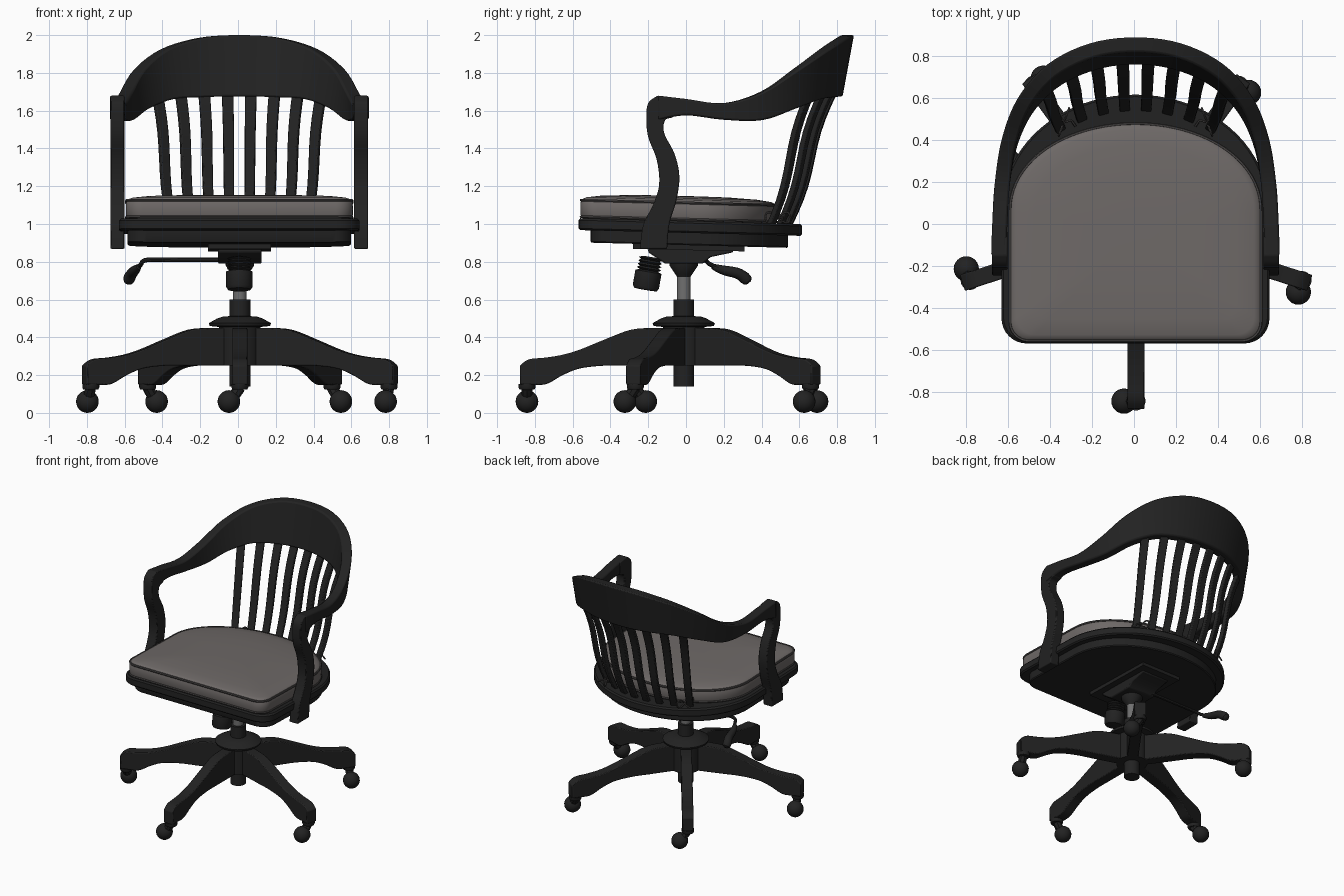
import bpy, bmesh, math
from mathutils import Vector as V

if "Cube" in bpy.data.objects:
    bpy.data.objects.remove(bpy.data.objects["Cube"])

X0 = 0.007                       # symmetry plane of seat and back
COL = V((0.01, -0.012, 0))       # centre of the swivel column


def material(name, rgb):
    m = bpy.data.materials.new(name)
    m.diffuse_color = (*rgb, 1)
    m.use_nodes = True
    m.node_tree.nodes["Principled BSDF"].inputs["Base Color"].default_value = m.diffuse_color
    return m


BLACK = material("black painted wood", (0.016, 0.016, 0.016))
GREY = material("grey cushion fabric", (0.155, 0.14, 0.135))
PIPING = material("dark grey piping", (0.06, 0.056, 0.055))
STEEL = material("grey steel", (0.16, 0.16, 0.16))


def loft(name, rings, mat, cyclic=False, bevel=0.0, angle=35):
    """Skin a list of equal-length rings; ends are capped unless cyclic."""
    bm = bmesh.new()
    vr = [[bm.verts.new(p) for p in r] for r in rings]
    n = len(vr[0])
    pairs = list(zip(vr, vr[1:])) + ([(vr[-1], vr[0])] if cyclic else [])
    for a, b in pairs:
        for i in range(n):
            j = (i + 1) % n
            bm.faces.new((a[i], a[j], b[j], b[i]))
    if not cyclic:
        bm.faces.new(vr[0])
        bm.faces.new(vr[-1])
    bmesh.ops.recalc_face_normals(bm, faces=bm.faces)
    me = bpy.data.meshes.new(name)
    bm.to_mesh(me)
    bm.free()
    me.materials.append(mat)
    me.shade_smooth()
    me.set_sharp_from_angle(angle=math.radians(angle))
    ob = bpy.data.objects.new(name, me)
    bpy.context.collection.objects.link(ob)
    if bevel:
        m = ob.modifiers.new("bevel", 'BEVEL')
        m.width, m.segments, m.limit_method = bevel, 2, 'ANGLE'
        m.angle_limit = math.radians(40)
    return ob


def spline(rows, n=5):
    """Catmull-Rom interpolation through rows of any dimension."""
    p = [rows[0]] + list(rows) + [rows[-1]]
    out = []
    for k in range(1, len(p) - 2):
        for s in range(n):
            t = s / n
            out.append(tuple(0.5 * (2 * b + (c - a) * t + (2 * a - 5 * b + 4 * c - d) * t * t
                                    + (3 * b - a - 3 * c + d) * t ** 3)
                             for a, b, c, d in zip(*p[k - 1:k + 3])))
    return out + [tuple(rows[-1])]


def lathe(name, profile, mat, pos=(0, 0, 0), tilt=0.0, n=32):
    ob = loft(name, [[(r * math.cos(i * math.tau / n), r * math.sin(i * math.tau / n), z)
                      for i in range(n)] for r, z in profile], mat)
    ob.location, ob.rotation_euler = pos, (tilt, 0, 0)
    return ob


def tube(name, path, radius, mat, cyclic=False, ref=(0, 0, 1), n=8):
    path = [V(p) for p in path]
    rad = radius if isinstance(radius, list) else [radius] * len(path)
    rings, m = [], len(path)
    for k, p in enumerate(path):
        nxt = path[(k + 1) % m] if cyclic else path[min(k + 1, m - 1)]
        prv = path[k - 1] if cyclic else path[max(k - 1, 0)]
        t = (nxt - prv).normalized()
        a = t.cross(V(ref)).normalized()
        b = a.cross(t)
        rings.append([p + rad[k] * (a * math.cos(q * math.tau / n) + b * math.sin(q * math.tau / n))
                      for q in range(n)])
    return loft(name, rings, mat, cyclic)


def box_profile(name, yz, x0, x1, mat, bevel=0.0):
    return loft(name, [[(x, y, z) for y, z in yz] for x in (x0, x1)], mat, bevel=bevel)


def outline(w, front, back, mid, r):
    """Seat plan: rounded front corners, elliptical back."""
    pts = [(w * math.cos(t), mid + (back - mid) * math.sin(t) ** 0.95)
           for t in (math.pi * i / 40 for i in range(40))] + [(-w, mid)]
    for cx, a0 in ((-w + r, math.pi), (w - r, 1.5 * math.pi)):
        pts += [(cx + r * math.cos(a0 + i * math.pi / 16), front + r + r * math.sin(a0 + i * math.pi / 16))
                for i in range(9)]
    return pts


def slab(plan, levels, yc=-0.03):
    """Rings of a plan scaled per level, sloping down slightly to the rear."""
    return [[(X0 + x * s, yc + (y - yc) * s, z - 0.026 * (yc + (y - yc) * s)) for x, y in plan]
            for s, z in levels]


# Five-legged base with ball casters
LEG = spline([(0.04, .45, .25), (.15, .45, .25), (.28, .44, .25), (.42, .388, .25), (.55, .335, .235),
              (.64, .308, .2), (.73, .293, .152), (.82, .283, .15), (.868, .25, .15)])
for k in range(5):
    a = math.radians(-90 + 72 * k)
    d, t = V((math.cos(a), math.sin(a), 0)), V((math.sin(a), -math.cos(a), 0))
    loft(f"base_leg_{k}", [[COL + d * r + t * w + V((0, 0, z)) for w, z in
                            ((-.04, zb), (.04, zb), (.04, zt), (-.04, zt))] for r, zt, zb in LEG],
         BLACK, bevel=0.01)
    foot, ball = COL + d * 0.83, COL + d * 0.83 + t * 0.058
    lathe(f"caster_cap_{k}", [(.04, .125), (.045, .135), (.045, .152)], BLACK, foot, n=20)
    tube(f"caster_neck_{k}", [foot + V((0, 0, .135)), foot + t * .02 + V((0, 0, .105)),
                              ball + V((0, 0, .07))], .03, BLACK, ref=d)
    lathe(f"caster_ball_{k}", [(max(.06 * math.sin(i * math.pi / 14), .001), .06 - .06 * math.cos(i * math.pi / 14))
                               for i in range(15)], BLACK, ball, n=24)

# Hub, column and gas rod
lathe("base_hub", [(.055, .14), (.055, .25), (.11, .25), (.11, .455), (.16, .46), (.165, .475), (.12, .5),
                   (.09, .51), (.055, .512), (.055, .6), (.036, .6)], BLACK, COL)
lathe("gas_rod", [(.036, .58), (.036, .75)], STEEL, COL)
lathe("column_collar", [(.036, .72), (.045, .735), (.075, .78), (.075, .83)], BLACK, COL)

# Tilt mechanism under the seat
box_profile("tilt_housing", [(-.2, .87), (-.2, .85), (-.11, .79), (.09, .79), (.13, .825), (.25, .85), (.25, .87)],
            -.105, .125, BLACK, 0.008)
box_profile("mounting_plate", [(-.28, .868), (.31, .855), (.31, .89), (-.28, .895)], -.16, .175, BLACK)
knob = [(.04, -.02)] + [(.05 + .014 * (i % 2), -.02 - .009 * i) for i in range(1, 9)]
lathe("tension_knob", knob + [(.07, -.1), (.07, -.18), (.06, -.195), (.03, -.197)], BLACK,
      (0.007, -.182, .845), -0.17)

# Height lever
tube("lever_rod", spline([(-.08, .1, .81), (-.3, .1, .81), (-.48, .1, .81), (-.515, .13, .785), (-.53, .18, .765)]),
     .012, BLACK)
tube("lever_handle", spline([(-.525, .14, .775), (-.545, .2, .755), (-.56, .27, .74), (-.575, .31, .715),
                             (-.578, .335, .69)], 3),
     [.014, .018, .022, .025, .027, .028, .029, .03, .031, .032, .03, .026, .012], BLACK, n=12)

# Wooden seat and lower frame
loft("seat_board", slab(outline(.637, -.568, .615, .05, .12),
                        [(.985, .953), (1, .962), (1, 1.005), (.985, 1.016)]), BLACK)
loft("seat_underframe", slab(outline(.592, -.505, .54, .05, .1), [(.99, .888), (1, .895), (1, .956)]), BLACK)

# Cushion with piping and ties
PLAN = outline(.6, -.558, .48, .06, .09)
loft("cushion", slab(PLAN, [(.96, 1.012), (.99, 1.018), (1, 1.035), (1.002, 1.065), (1, 1.1), (.985, 1.118),
                            (.94, 1.128), (.8, 1.138), (.5, 1.146), (.2, 1.148)]), GREY, angle=60)
for nm, z in (("upper", 1.112), ("lower", 1.024)):
    tube(f"cushion_piping_{nm}", slab(PLAN, [(.994, z)])[0], .008, PIPING, True, n=6)
for s in (-1, 1):
    c, d = V((X0 + s * .34, .485, 1.035)), V((-.35 * s, .93, 0))
    side = V((.93, .35 * s, 0))
    tube(f"cushion_tie_bow_{s}", [c + d * .07 * math.sin(q) + V((0, 0, .028 * math.sin(2 * q)))
                                  for q in (math.tau * i / 32 for i in range(32))],
         .006, PIPING, True, ref=side, n=6)
    for e in (-1, 1):
        tube(f"cushion_tie_tail_{s}_{e}", [c, c + side * .03 * e + d * .02, c + side * .06 * e - V((0, 0, .02))],
             .006, PIPING, n=6)

# Bent top rail sweeping round into both arms: x, y, top z, bottom z, lean
half = [(.65, -.15, 1.68, 1.55, 0), (.645, 0, 1.662, 1.575, 0), (.632, .2, 1.64, 1.552, 0),
        (.6, .4, 1.7, 1.55, .01), (.53, .58, 1.82, 1.61, .03), (.4, .73, 1.925, 1.66, .05),
        (.21, .825, 1.985, 1.672, .06), (0, .853, 2.0, 1.675, .06)]
rows = spline(half + [(-r[0], *r[1:]) for r in half[-2::-1]])
rings = []
for k, (x, y, zt, zb, lean) in enumerate(rows):
    a, b = rows[max(k - 1, 0)], rows[min(k + 1, len(rows) - 1)]
    n = V((b[1] - a[1], a[0] - b[0], 0)).normalized()
    p = V((X0 + x, y, 0))
    rings.append([p + n * o + V((0, 0, z)) for o, z in
                  ((.036, zt), (-.036, zt), (-.036 - lean, zb), (.036 - lean, zb))])
loft("back_rail_and_arms", rings, BLACK, bevel=0.01)

# Curved arm posts: front edge y, back edge y, z of each edge
POST = spline([(-.245, -.1, .868, .868), (-.225, -.088, 1.0, 1.0), (-.175, -.052, 1.1, 1.12),
               (-.142, -.035, 1.21, 1.25), (-.155, -.06, 1.34, 1.37), (-.2, -.115, 1.46, 1.48),
               (-.21, -.11, 1.56, 1.55), (-.2, -.06, 1.64, 1.575), (-.15, -.06, 1.68, 1.668)])
for s, nm in ((-1, "left"), (1, "right")):
    loft(f"arm_post_{nm}", [[(X0 + s * x, y, z) for x, y, z in
                             ((.608, yf, zf), (.682, yf, zf), (.682, yb, zb), (.608, yb, zb))]
                            for yf, yb, zf, zb in POST], BLACK, bevel=0.008)

# Eight gently curved back slats
for i in range(8):
    u = (i - 3.5) / 3.5
    n = V((.62 * u, 1, 0)).normalized()
    w = V((n.y, -n.x, 0))
    lo, hi = V((X0 + .355 * u, .545 - .1 * u * u, .985)), V((X0 + .437 * u, .79 - .13 * u * u, 1.7))
    rings = []
    for k in range(11):
        f = k / 10
        p = lo.lerp(hi, f) + n * .016 * math.sin(math.tau * f)
        h = .025 + .005 * f
        rings.append([p + w * a * h + n * b * .015 for a, b in ((-1, -1), (1, -1), (1, 1), (-1, 1))])
    loft(f"back_slat_{i}", rings, BLACK, bevel=0.006)
